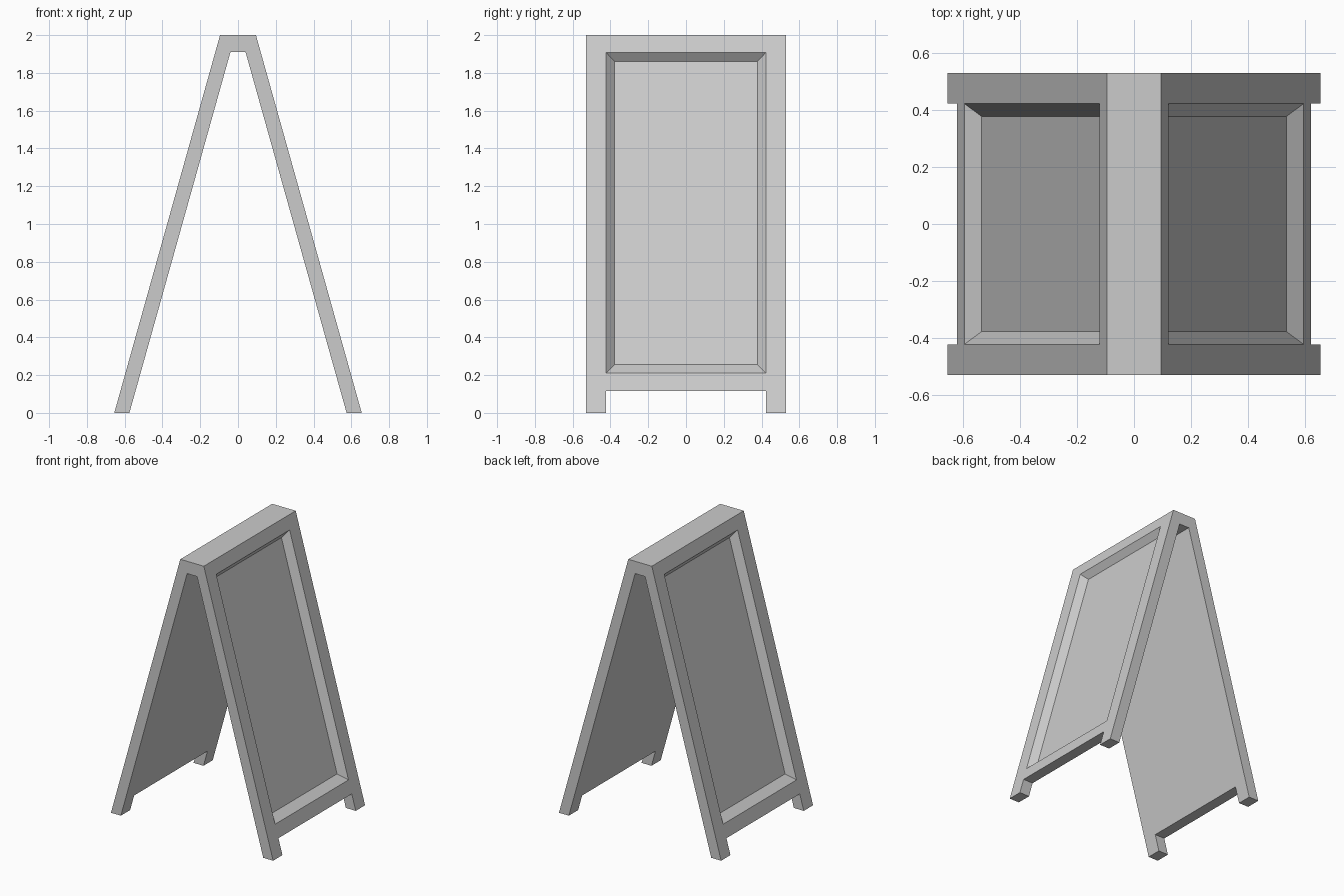
import bpy, bmesh

if "Cube" in bpy.data.objects:
    bpy.data.objects.remove(bpy.data.objects["Cube"])

SLOPE = 0.28  # outward lean of each leaf per unit of height


def outer_x(z):
    return 0.655 - SLOPE * z


def loft(name, ring_a, ring_b):
    """Closed solid between two matching rings of points."""
    bm = bmesh.new()
    a = [bm.verts.new(p) for p in ring_a]
    b = [bm.verts.new(p) for p in ring_b]
    bm.faces.new(a)
    bm.faces.new(b)
    n = len(a)
    for i in range(n):
        j = (i + 1) % n
        bm.faces.new((a[i], a[j], b[j], b[i]))
    bmesh.ops.recalc_face_normals(bm, faces=bm.faces)
    mesh = bpy.data.meshes.new(name)
    bm.to_mesh(mesh)
    bm.free()
    obj = bpy.data.objects.new(name, mesh)
    bpy.context.collection.objects.link(obj)
    return obj


def cut(target, cutter):
    cutter.hide_render = True
    mod = target.modifiers.new("cut", 'BOOLEAN')
    mod.operation = 'DIFFERENCE'
    mod.solver = 'EXACT'
    mod.object = cutter
    bpy.context.view_layer.objects.active = target
    bpy.ops.object.modifier_apply(modifier=mod.name)
    bpy.data.objects.remove(cutter)


def recess_ring(side, depth, half_y, z0, z1):
    return [(side * (outer_x(z) - depth), y, z)
            for y, z in ((-half_y, z0), (half_y, z0), (half_y, z1), (-half_y, z1))]


# A-shaped board body
half = [(0.095, 2.0), (0.655, 0.0), (0.575, 0.0), (0.04, 1.91)]
profile = half + [(-x, z) for x, z in reversed(half)]
board = loft("folding_sign_board",
             [(x, -0.53, z) for x, z in profile],
             [(x, 0.53, z) for x, z in profile])

# Gap between the feet on both leaves
gap = [(-1, -0.2), (1, -0.2), (1, 0.115), (-1, 0.115)]
cut(board, loft("foot_gap_cutter",
                [(x, -0.423, z) for x, z in gap],
                [(x, 0.423, z) for x, z in gap]))

# Sunken panels with bevelled borders (cutter flares past the surface)
for side in (1, -1):
    cut(board, loft("panel_cutter",
                    recess_ring(side, 0.048, 0.378, 0.255, 1.86),
                    recess_ring(side, -0.048, 0.468, 0.165, 1.956)))
